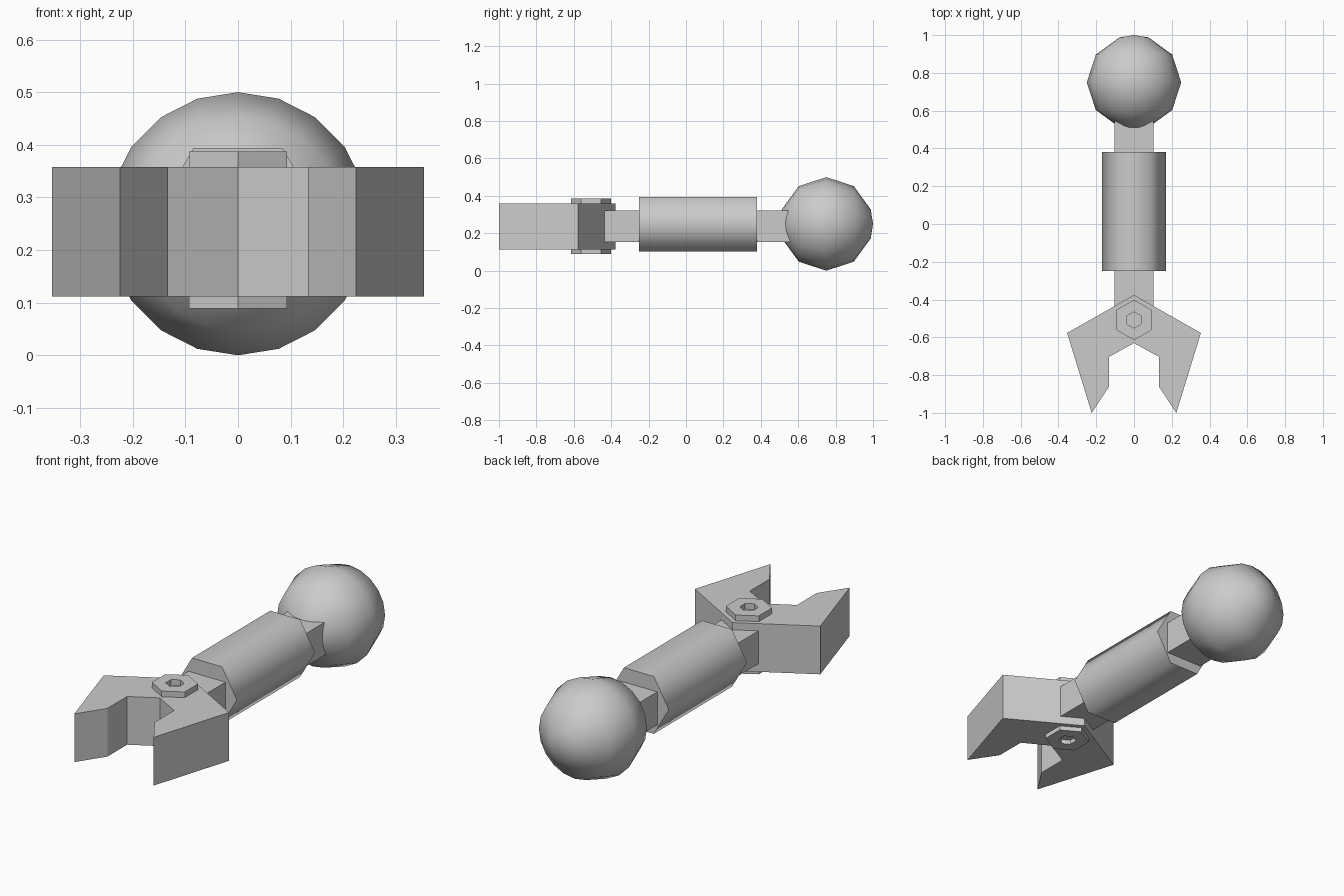
import bpy, bmesh
from math import sin, cos, pi, radians

if "Cube" in bpy.data.objects:
    bpy.data.objects.remove(bpy.data.objects["Cube"])


def make(name, bm, smooth_angle=None):
    bmesh.ops.recalc_face_normals(bm, faces=bm.faces)
    mesh = bpy.data.meshes.new(name)
    bm.to_mesh(mesh)
    bm.free()
    ob = bpy.data.objects.new(name, mesh)
    bpy.context.collection.objects.link(ob)
    if smooth_angle:
        bpy.ops.object.select_all(action='DESELECT')
        ob.select_set(True)
        bpy.context.view_layer.objects.active = ob
        bpy.ops.object.shade_smooth_by_angle(angle=radians(smooth_angle))
    return ob


def loft(name, rings, cap=True, closed=False, smooth_angle=None):
    """Skin a list of point rings that all have the same length."""
    bm = bmesh.new()
    loops = [[bm.verts.new(p) for p in ring] for ring in rings]
    pairs = list(zip(loops, loops[1:]))
    if closed:
        pairs.append((loops[-1], loops[0]))
    for a, b in pairs:
        n = len(a)
        for i in range(n):
            j = (i + 1) % n
            bm.faces.new((a[i], a[j], b[j], b[i]))
    if cap and not closed:
        bm.faces.new(loops[0])
        bm.faces.new(loops[-1])
    return make(name, bm, smooth_angle)


def ring_y(radius, y, z, n):
    return [(radius * cos(2 * pi * i / n), y, z + radius * sin(2 * pi * i / n))
            for i in range(n)]


# Ball: poles along y, 20 sides, rings at half steps from the poles
R, BY, BZ = 0.25, 0.75, 0.25
bm = bmesh.new()
loops = [[bm.verts.new(p) for p in ring_y(R * sin(radians(a)), BY + R * cos(radians(a)), BZ, 20)]
         for a in (18, 54, 90, 126, 162)]
for a, b in zip(loops, loops[1:]):
    for i in range(20):
        j = (i + 1) % 20
        bm.faces.new((a[i], a[j], b[j], b[i]))
for loop, y in ((loops[0], BY + R), (loops[-1], BY - R)):
    pole = bm.verts.new((0, y, BZ))
    for i in range(20):
        bm.faces.new((loop[i], loop[(i + 1) % 20], pole))
make("ball", bm, 60)

# Hexagonal grip, smooth around its sides
loft("grip", [ring_y(0.169, y, 0.248, 6) for y in (-0.25, 0.38)], smooth_angle=70)

# Square shaft through the grip, from ball to claw
section = [(-0.104, 0.153), (0.104, 0.153), (0.104, 0.321), (-0.104, 0.321)]
loft("shaft", [[(x, y, z) for x, z in section] for y in (-0.5, 0.6)])

# Claw: mirrored outline extruded upwards
half = [(0.354, -0.577), (0.224, -1.0), (0.133, -0.863), (0.133, -0.704)]
outline = [(0, -0.376)] + half + [(0, -0.63)] + [(-x, y) for x, y in reversed(half)]
Z0, Z1 = 0.112, 0.358
loft("claw", [[(x, y, z) for x, y in outline] for z in (Z0, Z1)])


# Hexagonal nuts with a hexagonal socket, above and below the claw
def hexagon(r, z):
    return [(r * sin(pi * i / 3), -0.508 + r * cos(pi * i / 3), z) for i in range(6)]


for name, inner, outer in (("top_nut", Z1 - 0.005, 0.387), ("bottom_nut", Z0 + 0.005, 0.089)):
    loft(name, [hexagon(0.107, inner), hexagon(0.107, outer),
                hexagon(0.043, outer), hexagon(0.043, inner)], closed=True)
